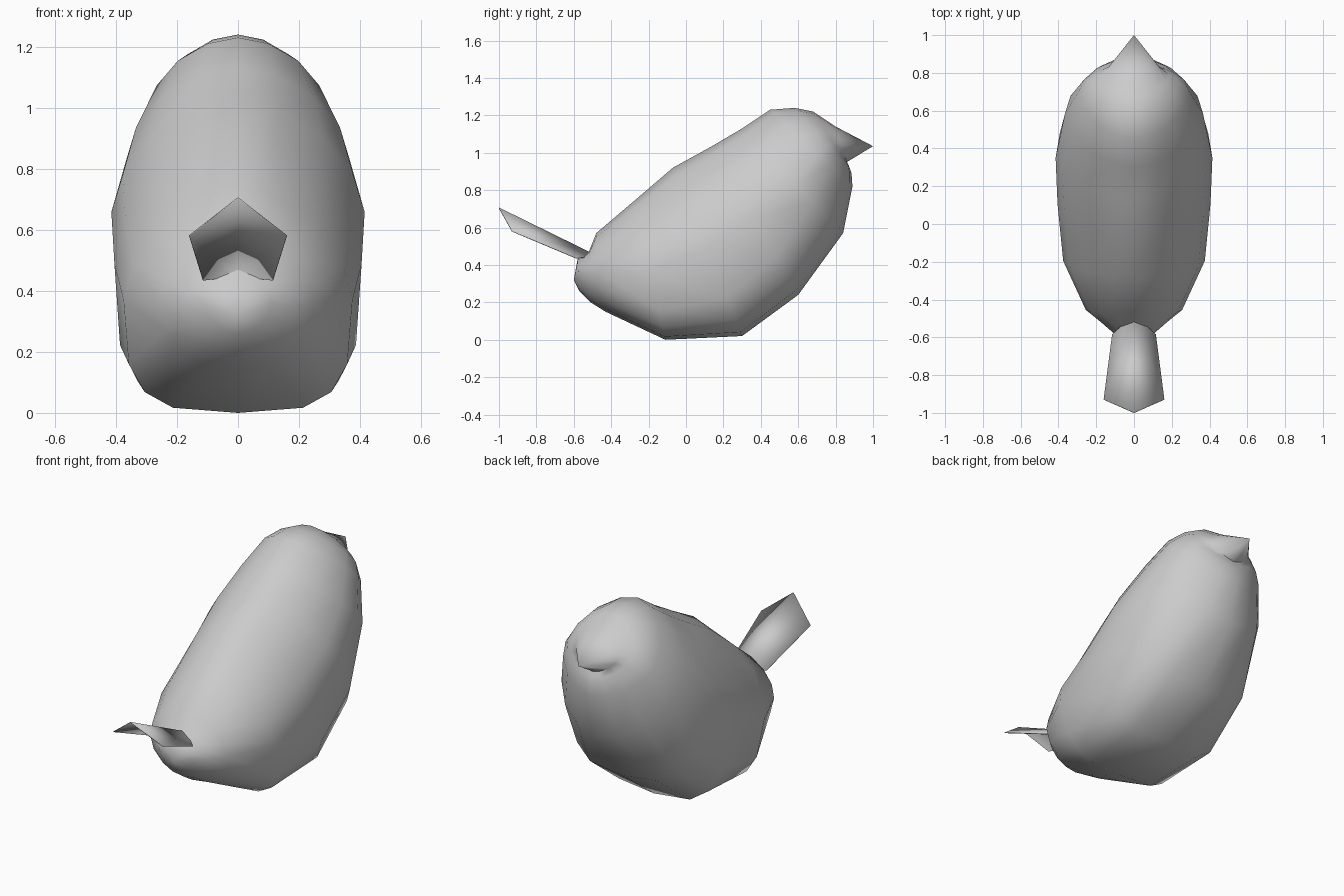
import bpy, bmesh, math

if "Cube" in bpy.data.objects:
    bpy.data.objects.remove(bpy.data.objects["Cube"])


def finish(bm, name, angle):
    bmesh.ops.recalc_face_normals(bm, faces=bm.faces)
    me = bpy.data.meshes.new(name)
    bm.to_mesh(me)
    bm.free()
    ob = bpy.data.objects.new(name, me)
    bpy.context.collection.objects.link(ob)
    bpy.ops.object.select_all(action='DESELECT')
    ob.select_set(True)
    bpy.context.view_layer.objects.active = ob
    bpy.ops.object.shade_smooth_by_angle(angle=math.radians(angle))
    return ob


# Body rings: back point (y, z), belly point (y, z), half width,
# position of widest point (0 back, 1 belly), back and belly squareness
rings = [
    (-0.58, 0.43, -0.57, 0.26, 0.11, 0.4, 2.0, 1.8),
    (-0.52, 0.47, -0.51, 0.20, 0.18, 0.45, 2.0, 2.0),
    (-0.48, 0.57, -0.43, 0.15, 0.255, 0.5, 1.8, 2.2),
    (-0.28, 0.74, -0.11, 0.00, 0.375, 0.5, 1.7, 3.4),
    (-0.07, 0.92, 0.30, 0.02, 0.405, 0.48, 1.65, 3.4),
    (0.13, 1.03, 0.60, 0.24, 0.415, 0.47, 1.7, 2.9),
    (0.30, 1.13, 0.84, 0.57, 0.365, 0.53, 1.8, 1.9),
    (0.45, 1.23, 0.89, 0.82, 0.29, 0.58, 1.8, 1.7),
    (0.58, 1.24, 0.885, 0.89, 0.24, 0.57, 1.8, 1.7),
    (0.68, 1.22, 0.875, 0.92, 0.19, 0.55, 1.8, 1.7),
    (0.80, 1.14, 0.86, 0.95, 0.135, 0.5, 1.8, 1.5),
]
N = 16
bm = bmesh.new()
loops = []
for yt, zt, yb, zb, w, c, nt, nb in rings:
    loop = []
    for i in range(N):
        a = 2 * math.pi * i / N
        up = math.cos(a) > 0
        e = 2 / (nt if up else nb)
        s = abs(math.cos(a)) ** e
        x = math.copysign(abs(math.sin(a)) ** e, math.sin(a)) * w
        t = c * (1 - s) if up else c + (1 - c) * s
        loop.append(bm.verts.new((x, yt + (yb - yt) * t, zt + (zb - zt) * t)))
    loops.append(loop)
for p, q in zip(loops, loops[1:]):
    for i in range(N):
        j = (i + 1) % N
        bm.faces.new((p[i], p[j], q[j], q[i]))

# Pointed rump and beak tip
for loop, co in ((loops[0], (0, -0.6, 0.32)), (loops[-1], (0, 1.0, 1.035))):
    tip = bm.verts.new(co)
    for i in range(N):
        bm.faces.new((loop[i], loop[(i + 1) % N], tip))
finish(bm, "body", 60)

# Tail: thin folded sheet rising from the rump
bm = bmesh.new()
root = bm.verts.new((0, -0.48, 0.45))
tip = bm.verts.new((0, -1.0, 0.705))
for s in (-1, 1):
    a = bm.verts.new((s * 0.115, -0.585, 0.435))
    b = bm.verts.new((s * 0.16, -0.93, 0.58))
    bm.faces.new((root, a, b, tip))
tail = finish(bm, "tail", 30)
thick = tail.modifiers.new("thickness", 'SOLIDIFY')
thick.thickness = 0.004
thick.offset = 0
